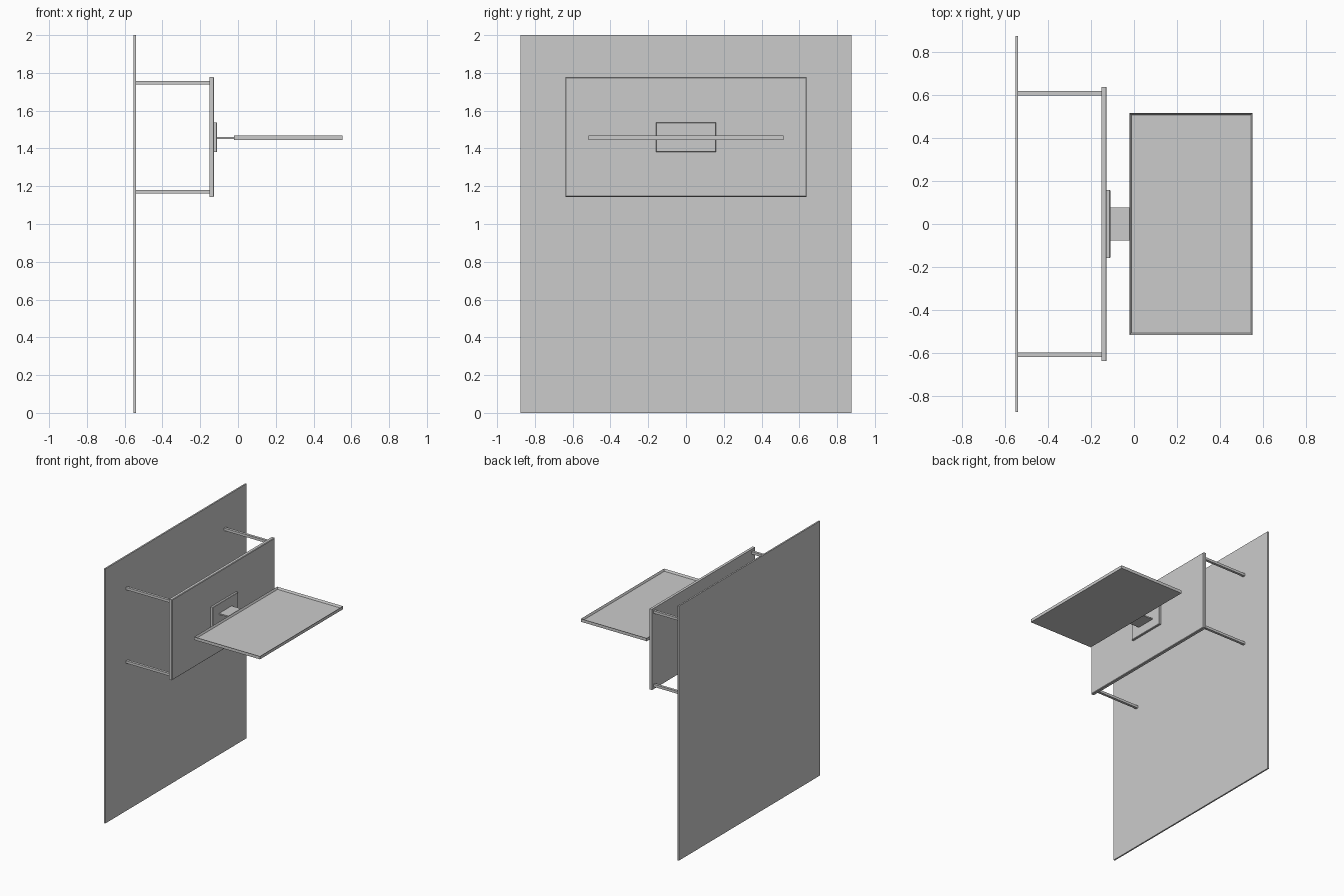
import bpy, bmesh

if "Cube" in bpy.data.objects:
    bpy.data.objects.remove(bpy.data.objects["Cube"])


def box(name, lo, hi, chamfer_front=0.0):
    """Box between two corners; the +x face can be chamfered slightly."""
    bm = bmesh.new()
    bmesh.ops.create_cube(bm, size=1)
    for v in bm.verts:
        v.co = [(a + b) / 2 + c * (b - a) for a, b, c in zip(lo, hi, v.co)]
    if chamfer_front:
        edges = [e for e in bm.edges if all(v.co.x > hi[0] - 1e-4 for v in e.verts)]
        bmesh.ops.bevel(bm, geom=edges, offset=chamfer_front, segments=1, affect='EDGES')
    return finish(name, bm)


def finish(name, bm):
    bmesh.ops.recalc_face_normals(bm, faces=bm.faces)
    mesh = bpy.data.meshes.new(name)
    bm.to_mesh(mesh)
    bm.free()
    obj = bpy.data.objects.new(name, mesh)
    bpy.context.collection.objects.link(obj)
    return obj


# Wall panel
box("wall_panel", (-0.552, -0.877, 0), (-0.540, 0.877, 2))

# Backboard and mounting plate
box("backboard", (-0.152, -0.639, 1.143), (-0.127, 0.639, 1.777), 0.004)
box("mounting_plate", (-0.127, -0.158, 1.380), (-0.110, 0.158, 1.538), 0.003)

# Four struts from wall to backboard
for side, y in (("right", -0.609), ("left", 0.609)):
    for level, z in (("lower", 1.171), ("upper", 1.748)):
        box(f"strut_{level}_{side}", (-0.541, y - 0.01, z - 0.01),
            (-0.151, y + 0.01, z + 0.01))

# Arm carrying the tray
box("tray_arm", (-0.111, -0.077, 1.451), (-0.018, 0.077, 1.461))

# Tray: slab with a thin raised rim around a recessed top
tray = box("tray", (-0.020, -0.516, 1.444), (0.552, 0.516, 1.468))
bm = bmesh.new()
bm.from_mesh(tray.data)
top = [f for f in bm.faces if f.normal.z > 0.9]
bmesh.ops.inset_region(bm, faces=top, thickness=0.008, use_even_offset=True)
for v in top[0].verts:
    v.co.z -= 0.016
bm.to_mesh(tray.data)
bm.free()
